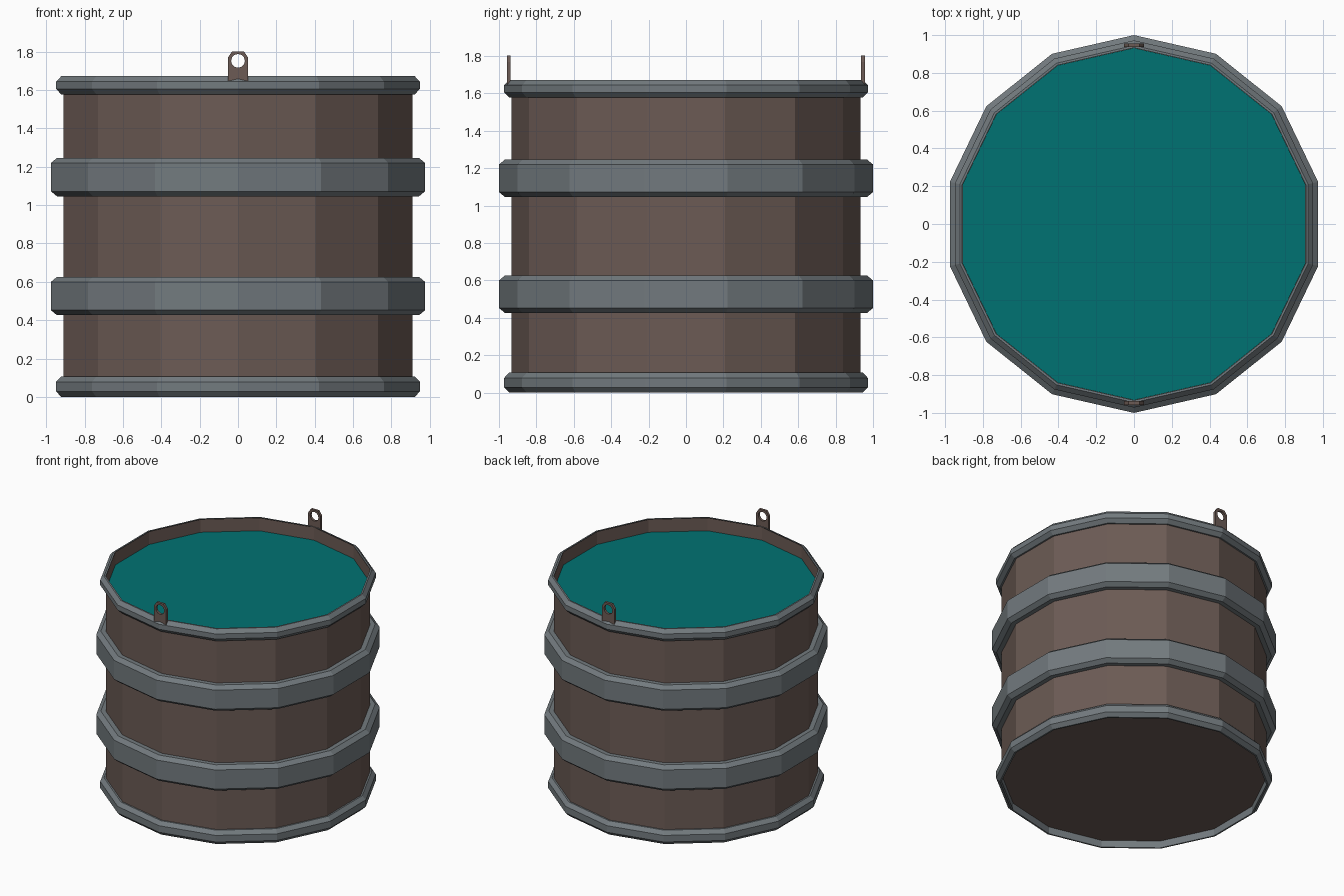
import bpy, bmesh
from math import sin, cos, pi

if "Cube" in bpy.data.objects:
    bpy.data.objects.remove(bpy.data.objects["Cube"])

SIDES = 14
R = 0.933  # barrel wall radius
FLOOR = 0.055  # recessed underside


def material(name, rgb):
    m = bpy.data.materials.new(name)
    m.diffuse_color = (*rgb, 1)
    m.use_nodes = True
    m.node_tree.nodes["Principled BSDF"].inputs["Base Color"].default_value = m.diffuse_color
    return m


rust = material("rusty_brown", (0.15, 0.105, 0.09))
steel = material("grey_steel", (0.17, 0.195, 0.21))
teal = material("teal_liquid", (0.0, 0.17, 0.17))


def finish(name, bm, mat):
    me = bpy.data.meshes.new(name)
    bm.to_mesh(me)
    bm.free()
    me.materials.append(mat)
    ob = bpy.data.objects.new(name, me)
    bpy.context.collection.objects.link(ob)
    return ob


def ring(bm, r, z):
    # polygon ring with a corner on the y axis
    return [bm.verts.new((r * cos(pi / 2 + 2 * pi * i / SIDES),
                          r * sin(pi / 2 + 2 * pi * i / SIDES), z)) for i in range(SIDES)]


def lathe(name, profile, mat, cap_first=False):
    bm = bmesh.new()
    rings = [ring(bm, r, z) for r, z in profile]
    for a, b in zip(rings, rings[1:]):
        for i in range(SIDES):
            j = (i + 1) % SIDES
            bm.faces.new((a[i], a[j], b[j], b[i]))
    if cap_first:
        bm.faces.new(rings[0][::-1])
    return finish(name, bm, mat)


def hoop(name, z0, z1, r_out, r_edge, bevel, inner=()):
    lathe(name, [*inner, (R, z0), (r_edge, z0), (r_out, z0 + bevel),
                 (r_out, z1 - bevel), (r_edge, z1), (R, z1)], steel)


# Barrel wall with recessed closed bottom, open top
lathe("barrel_body", [(R, FLOOR), (R, 1.67)], rust, cap_first=True)

# Liquid surface
bm = bmesh.new()
bm.faces.new(ring(bm, R - 0.001, 1.57))
finish("liquid_surface", bm, teal)

# Rims and wide bands; the bottom rim also lines the recess
hoop("bottom_rim", 0.0, 0.107, 0.972, 0.945, 0.028, inner=[(R, FLOOR)])
hoop("lower_band", 0.426, 0.626, 1.0, 0.968, 0.026)
hoop("upper_band", 1.046, 1.246, 1.0, 0.968, 0.026)
hoop("top_rim", 1.577, 1.672, 0.972, 0.945, 0.028)


# Lifting lugs: flat plates with clipped corners and a round hole
def lug(name, y):
    bm = bmesh.new()
    outline = [(-.053, 1.64), (.053, 1.64), (.053, 1.768),
               (.03, 1.802), (-.03, 1.802), (-.053, 1.768)]
    hole = [(.036 * cos(2 * pi * i / 12), 1.752 + .036 * sin(2 * pi * i / 12))
            for i in range(12)]
    edges = []
    for loop in (outline, hole):
        vs = [bm.verts.new((x, y - 0.01, z)) for x, z in loop]
        edges += [bm.edges.new((vs[i - 1], vs[i])) for i in range(len(vs))]
    bmesh.ops.triangle_fill(bm, edges=edges, use_beauty=True)
    ext = bmesh.ops.extrude_face_region(bm, geom=bm.faces[:], use_keep_orig=True)
    bmesh.ops.translate(bm, vec=(0, 0.02, 0),
                        verts=[v for v in ext["geom"] if isinstance(v, bmesh.types.BMVert)])
    bmesh.ops.recalc_face_normals(bm, faces=bm.faces[:])
    finish(name, bm, rust)


lug("front_lug", -0.948)
lug("back_lug", 0.946)
